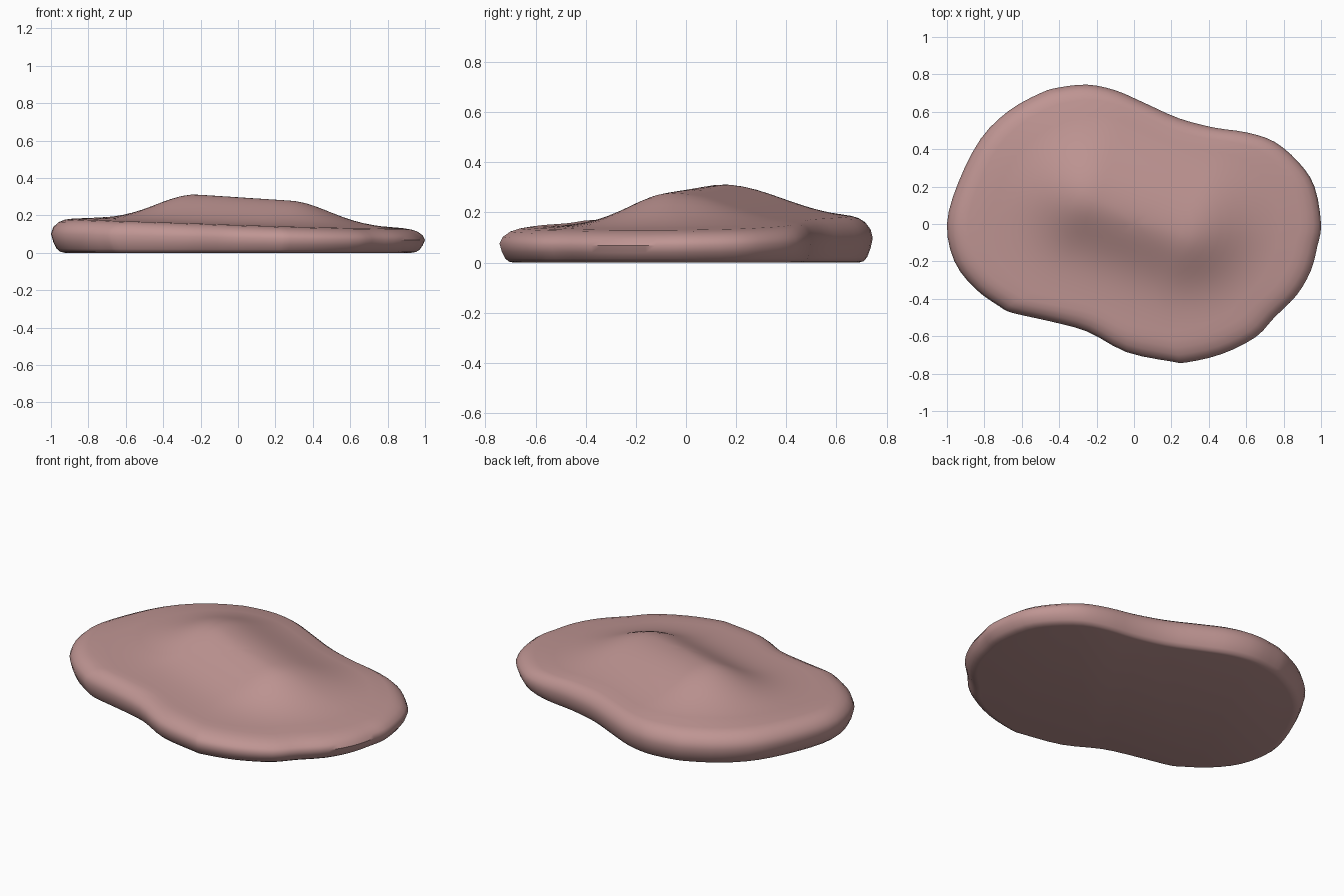
import bpy, bmesh, math
from mathutils import Vector

if "Cube" in bpy.data.objects:
    bpy.data.objects.remove(bpy.data.objects["Cube"])

# Plan outline of the slab, counter-clockwise from the left tip
OUTLINE = [(-1, 0), (-.96, -.2), (-.85, -.345), (-.72, -.44), (-.65, -.475), (-.45, -.52),
           (-.25, -.575), (-.04, -.685), (.2, -.735), (.28, -.74), (.47, -.695), (.65, -.605),
           (.75, -.5), (.87, -.38), (.945, -.25), (.98, -.12), (1, 0), (.965, .2), (.88, .33),
           (.75, .44), (.6, .49), (.43, .515), (.24, .565), (.05, .65), (-.1, .715),
           (-.25, .745), (-.4, .73), (-.5, .70), (-.67, .605), (-.82, .455), (-.94, .22)]

# Rim rings: (inset from outline, share of top height)
RIM = [(.075, 0), (.05, .03), (.03, .12), (.012, .32), (0, .55), (.012, .74),
       (.04, .89), (.075, .97), (.11, 1)]
TOP_RINGS = 16
RIDGE = (Vector((-.22, .14)), Vector((.27, -.05)))


def smooth_loop(pts, steps):
    """Closed Catmull-Rom curve through the points."""
    p, n, out = [Vector(q) for q in pts], len(pts), []
    for i in range(n):
        a, b, c, d = p[i - 1], p[i], p[(i + 1) % n], p[(i + 2) % n]
        for k in range(steps):
            t = k / steps
            out.append(.5 * (2 * b + (c - a) * t + (2 * a - 5 * b + 4 * c - d) * t * t
                             + (3 * b - a - 3 * c + d) * t ** 3))
    return out


def top_height(p):
    """Tilted plateau with a soft, diagonal ridge, steeper at the front."""
    a, b = RIDGE
    t = max(0, min(1, (p - a).dot(b - a) / (b - a).length_squared))
    off = p - a.lerp(b, t)
    side = off.y / off.length if off.length > 1e-6 else 0
    spread = .30 + (.045 if side > 0 else .055) * side
    mound = (.148 - .015 * t) * math.exp(-(off.length / spread) ** 2)
    return .155 - .03 * p.x + .012 * p.y + mound


loop = smooth_loop(OUTLINE, 3)
bm = bmesh.new()


def add_ring(scale_of, share):
    ring = []
    for p in loop:
        q = p * scale_of(p)
        ring.append(bm.verts.new((q.x, q.y, share * top_height(q))))
    return ring


# Rounded edge, with a gentler upper slope along the front
rings = []
for inset, share in RIM:
    def scale_of(p, inset=inset, share=share):
        front = max(0, -p.normalized().y) if share > .55 else 0
        return 1 - inset * (1 + .5 * front)
    rings.append(add_ring(scale_of, share))

# Domed top
for i in range(1, TOP_RINGS):
    f = .83 * (1 - i / TOP_RINGS) + .0
    rings.append(add_ring(lambda p: f, 1))

for a, b in zip(rings, rings[1:]):
    for i in range(len(a)):
        j = (i + 1) % len(a)
        bm.faces.new((a[i], a[j], b[j], b[i]))
peak = bm.verts.new((0, 0, top_height(Vector((0, 0)))))
last = rings[-1]
for i in range(len(last)):
    bm.faces.new((last[i], last[(i + 1) % len(last)], peak))

# Flat underside
bm.faces.new(list(reversed(rings[0])))
bmesh.ops.recalc_face_normals(bm, faces=bm.faces[:])

mesh = bpy.data.meshes.new("stone_slab")
bm.to_mesh(mesh)
bm.free()
slab = bpy.data.objects.new("stone_slab", mesh)
bpy.context.collection.objects.link(slab)

mat = bpy.data.materials.new("dusty_pink")
mat.diffuse_color = (.52, .30, .29, 1)
mat.use_nodes = True
mat.node_tree.nodes["Principled BSDF"].inputs["Base Color"].default_value = mat.diffuse_color
mesh.materials.append(mat)

bpy.context.view_layer.objects.active = slab
slab.select_set(True)
bpy.ops.object.shade_smooth_by_angle(angle=math.radians(50))
